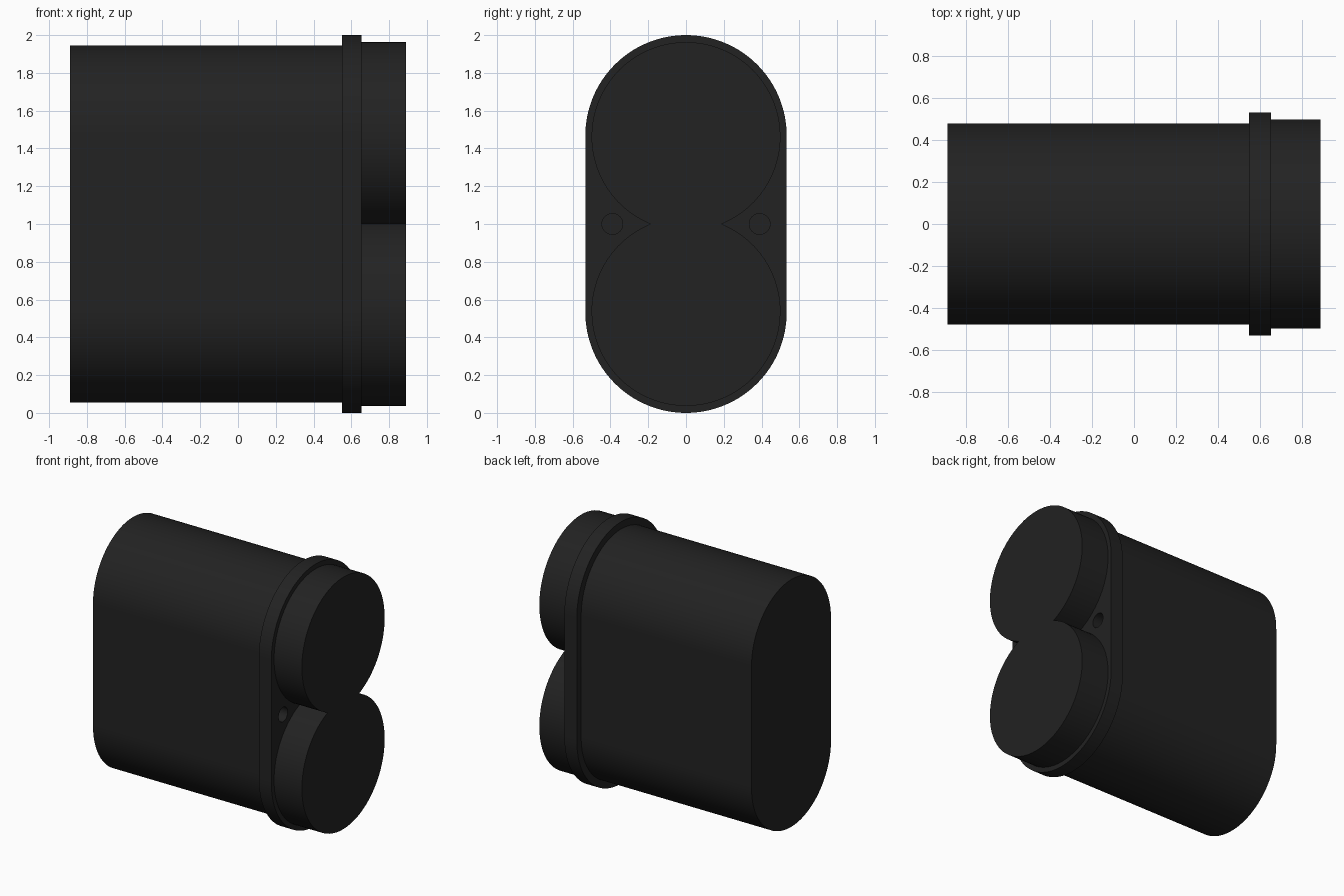
import bpy, bmesh, math

if "Cube" in bpy.data.objects:
    bpy.data.objects.remove(bpy.data.objects["Cube"])

mat = bpy.data.materials.new("black_plastic")
mat.diffuse_color = (0.016, 0.016, 0.016, 1)
mat.use_nodes = True
mat.node_tree.nodes["Principled BSDF"].inputs["Base Color"].default_value = mat.diffuse_color


def arc(r, cz, start, end, n=64, cy=0.0):
    return [(cy + r * math.cos(start + (end - start) * i / n),
             cz + r * math.sin(start + (end - start) * i / n)) for i in range(n + 1)]


def double_round(r, offset, extra=0.0):
    # Two arcs centred above and below z = 1; extra extends them toward each other
    pts = arc(r, 1 + offset, -extra, math.pi + extra)
    low = arc(r, 1 - offset, math.pi - extra, 2 * math.pi + extra)
    return pts + (low[1:-1] if extra else low)


def extrude_x(name, pts, x0, x1):
    bm = bmesh.new()
    back = [bm.verts.new((x0, y, z)) for y, z in pts]
    front = [bm.verts.new((x1, y, z)) for y, z in pts]
    bm.faces.new(front)
    bm.faces.new(back[::-1])
    for i in range(len(pts)):
        j = (i + 1) % len(pts)
        bm.faces.new((back[i], back[j], front[j], front[i]))
    bmesh.ops.recalc_face_normals(bm, faces=bm.faces[:])
    mesh = bpy.data.meshes.new(name)
    bm.to_mesh(mesh)
    bm.free()
    mesh.materials.append(mat)
    ob = bpy.data.objects.new(name, mesh)
    bpy.context.collection.objects.link(ob)
    return ob


def smooth(ob):
    bpy.ops.object.select_all(action='DESELECT')
    ob.select_set(True)
    bpy.context.view_layer.objects.active = ob
    bpy.ops.object.shade_smooth_by_angle(angle=math.radians(30))


# Long oval housing
body = extrude_x("housing", double_round(0.48, 0.465), -0.89, 0.55)

# Flange with a screw hole on each side
flange = extrude_x("flange", double_round(0.533, 0.467), 0.55, 0.655)
for side, label in ((-1, "left"), (1, "right")):
    hole = arc(0.055, 1, 0, 2 * math.pi, 32, side * 0.39)[:-1]
    cutter = extrude_x("hole_cutter_" + label, hole, 0.5, 0.7)
    cutter.hide_render = True
    cutter.hide_set(True)
    mod = flange.modifiers.new("screw_hole_" + label, 'BOOLEAN')
    mod.operation = 'DIFFERENCE'
    mod.solver = 'EXACT'
    mod.object = cutter

# Figure-eight front made of two merged discs
lobes = extrude_x("front_lobes", double_round(0.5, 0.463, math.asin(0.463 / 0.5)), 0.655, 0.89)

for ob in (body, flange, lobes):
    smooth(ob)
